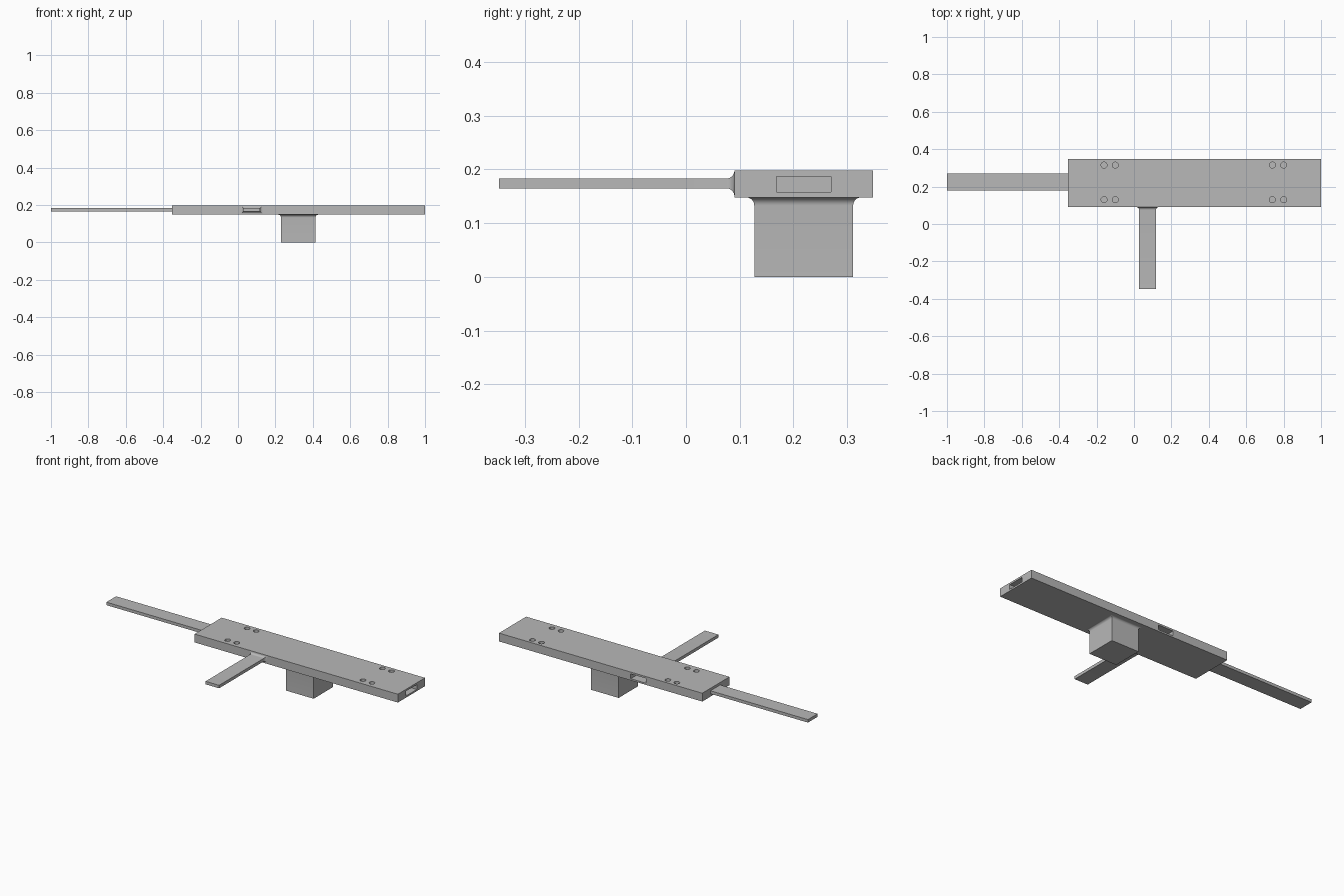
import bpy, bmesh
from math import sin, cos, pi, radians
from mathutils import Vector

cube = bpy.data.objects.get("Cube")
if cube:
    bpy.data.objects.remove(cube, do_unlink=True)

grey = bpy.data.materials.new("plain grey")
grey.use_nodes = True
colour = (0.48, 0.48, 0.48, 1)
grey.diffuse_color = colour
grey.node_tree.nodes["Principled BSDF"].inputs["Base Color"].default_value = colour


def finish(name, bm):
    bmesh.ops.recalc_face_normals(bm, faces=bm.faces)
    mesh = bpy.data.meshes.new(name)
    bm.to_mesh(mesh)
    bm.free()
    mesh.materials.append(grey)
    obj = bpy.data.objects.new(name, mesh)
    bpy.context.collection.objects.link(obj)
    return obj


def box(name, low, high):
    bm = bmesh.new()
    bmesh.ops.create_cube(bm, size=1)
    low, high = Vector(low), Vector(high)
    for v in bm.verts:
        v.co = (low + high) / 2 + v.co * (high - low)
    return finish(name, bm)


def smooth(obj):
    bpy.ops.object.select_all(action="DESELECT")
    obj.select_set(True)
    bpy.context.view_layer.objects.active = obj
    bpy.ops.object.shade_smooth_by_angle(angle=radians(30))


def filleted_bar(name, root, out, across, up, half_w, half_h, length, radius):
    """Rectangular bar that flares in a concave fillet where it meets a wall."""
    root, out, across, up = map(Vector, (root, out, across, up))
    steps = 8
    rings = [(length, 0)]
    for i in range(steps + 1):
        t = i / steps * pi / 2
        rings.append((radius * (1 - sin(t)), radius * (1 - cos(t))))
    bm = bmesh.new()
    loops = []
    for along, flare in rings:
        w, h = half_w + flare, half_h + flare
        loops.append([bm.verts.new(root + out * along + across * sx * w + up * sz * h)
                      for sx, sz in ((-1, -1), (1, -1), (1, 1), (-1, 1))])
    for a, b in zip(loops, loops[1:]):
        for i in range(4):
            j = (i + 1) % 4
            bm.faces.new((a[i], a[j], b[j], b[i]))
    bm.faces.new(loops[0])
    bm.faces.new(loops[-1])
    obj = finish(name, bm)
    smooth(obj)
    return obj


# Main slab
body = box("body_slab", (-0.352, 0.09, 0.148), (1, 0.348, 0.198))

# Cutters: end slot, back slot and blind peg holes
cutters = [box("end_slot_cutter", (0.85, 0.168, 0.158), (1.05, 0.27, 0.187)),
           box("back_slot_cutter", (0.022, 0.2, 0.158), (0.124, 0.4, 0.187))]
for x in (-0.16, -0.1, 0.74, 0.8):
    for y in (0.13, 0.315):
        bm = bmesh.new()
        bmesh.ops.create_cone(bm, cap_ends=True, segments=32,
                              radius1=0.016, radius2=0.016, depth=0.06)
        bmesh.ops.translate(bm, verts=bm.verts, vec=(x, y, 0.198))
        cutters.append(finish("peg_hole_cutter", bm))

bpy.context.view_layer.objects.active = body
for cutter in cutters:
    mod = body.modifiers.new("cut", "BOOLEAN")
    mod.operation = "DIFFERENCE"
    mod.solver = "EXACT"
    mod.object = cutter
    bpy.ops.object.modifier_apply(modifier=mod.name)
    bpy.data.objects.remove(cutter, do_unlink=True)
smooth(body)

# Tongues and lower block
box("side_tongue", (-1, 0.178, 0.165), (-0.352, 0.27, 0.183))
filleted_bar("front_tongue", (0.073, 0.09, 0.174), (0, -1, 0), (1, 0, 0), (0, 0, 1),
             0.045, 0.009, 0.438, 0.015)
filleted_bar("lower_block", (0.322, 0.219, 0.148), (0, 0, -1), (1, 0, 0), (0, 1, 0),
             0.092, 0.092, 0.148, 0.015)
